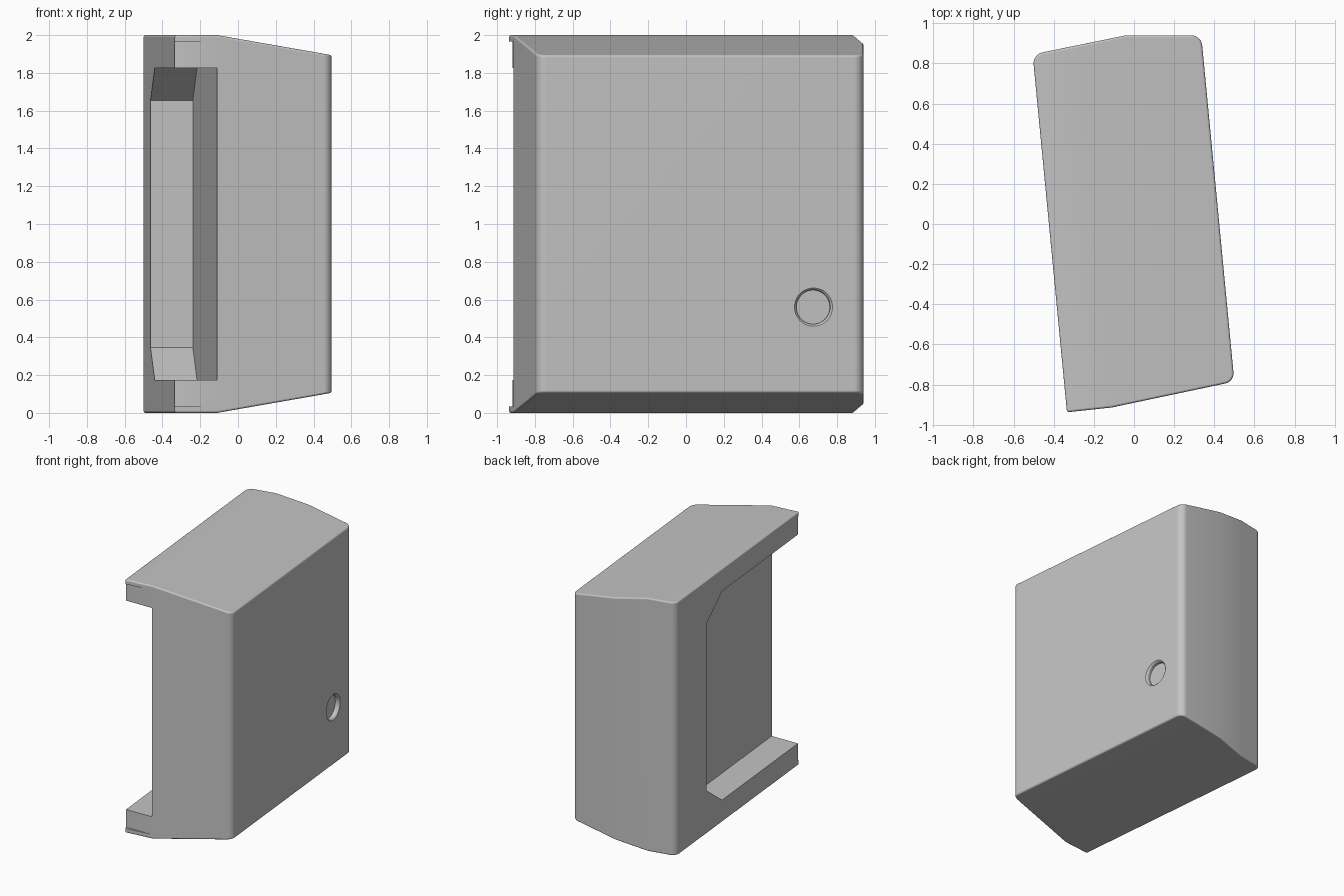
import bpy, bmesh, math
from mathutils import Vector, Matrix

cube = bpy.data.objects.get("Cube")
if cube:
    bpy.data.objects.remove(cube, do_unlink=True)

mat = bpy.data.materials.new("matte_grey")
mat.use_nodes = True
GREY = (0.55, 0.55, 0.55, 1)
mat.diffuse_color = GREY
mat.node_tree.nodes["Principled BSDF"].inputs["Base Color"].default_value = GREY

# Body axes: turned slightly about z, measured from the fold line
FOLD = Vector((-0.11, -0.914, 0))
ALONG = Vector((-0.096, 1, 0)).normalized()
ACROSS = Vector((ALONG.y, -ALONG.x, 0))
UP = Vector((0, 0, 1))


def make_object(name, bm):
    bmesh.ops.recalc_face_normals(bm, faces=bm.faces[:])
    mesh = bpy.data.meshes.new(name)
    bm.to_mesh(mesh)
    bm.free()
    mesh.materials.append(mat)
    obj = bpy.data.objects.new(name, mesh)
    bpy.context.collection.objects.link(obj)
    return obj


def prism(name, points, shift):
    """Extrude a closed polygon along a vector."""
    bm = bmesh.new()
    face = bm.faces.new([bm.verts.new(p) for p in points])
    new = bmesh.ops.extrude_face_region(bm, geom=[face])["geom"]
    bmesh.ops.translate(bm, vec=shift, verts=[v for v in new if isinstance(v, bmesh.types.BMVert)])
    return make_object(name, bm)


def cut(target, cutter):
    cutter.hide_render = True
    mod = target.modifiers.new("cut", 'BOOLEAN')
    mod.operation = 'DIFFERENCE'
    mod.solver = 'EXACT'
    mod.object = cutter
    bpy.context.view_layer.objects.active = target
    bpy.ops.object.modifier_apply(modifier=mod.name)
    bpy.data.objects.remove(cutter, do_unlink=True)


# Housing: outline with corner radii, top and bottom sloping beyond the fold
outline = [
    (-0.334, -0.938, 0.012), (FOLD.x, FOLD.y, 0), (0.5, -0.785, 0.045),
    (0.335, 0.94, 0.05), (-0.04, 0.94, 0), (-0.284, 0.89, 0), (-0.505, 0.845, 0.05),
]
bm = bmesh.new()
low, high = [], []
for x, y, r in outline:
    drop = 0.172 * max(0, (Vector((x, y, 0)) - FOLD).dot(ACROSS))
    low.append(bm.verts.new((x, y, drop)))
    high.append(bm.verts.new((x, y, 2 - drop)))
posts = []
for i in range(len(outline)):
    j = (i + 1) % len(outline)
    bm.faces.new((low[i], low[j], high[j], high[i]))
for ring in (low, high):
    bm.faces.new(ring[1:6])
    bm.faces.new((ring[0], ring[1], ring[5], ring[6]))
bmesh.ops.recalc_face_normals(bm, faces=bm.faces[:])
for i, (x, y, r) in enumerate(outline):
    if r:
        edge = bm.edges.get((low[i], high[i]))
        bmesh.ops.bevel(bm, geom=[edge], offset=r, offset_type='OFFSET',
                        segments=6, profile=0.5, affect='EDGES')
bm.normal_update()
rim = [e for e in bm.edges
       if sum(abs(f.normal.z) > 0.7 for f in e.link_faces) == 1]
bmesh.ops.bevel(bm, geom=rim, offset=0.02, offset_type='OFFSET',
                segments=4, profile=0.5, affect='EDGES', clamp_overlap=True)
housing = make_object("housing", bm)

# Front step that leaves a thin lip at the top and bottom
step = [(-0.11, -0.914, 0.035), (-0.5, -0.921, 0.035), (-0.5, -1.1, 0.035), (-0.11, -1.1, 0.035)]
cut(housing, prism("step_cutter", step, UP * 1.93))

# Side slot, open at the front, with chamfered rear corners
slot = [(-0.3, 0.175), (1.12, 0.175), (1.35, 0.345), (1.35, 1.655), (1.12, 1.825), (-0.3, 1.825)]
points = [FOLD + ALONG * a + UP * z for a, z in slot]
cut(housing, prism("slot_cutter", points, ACROSS * -0.6))

# Round recess with a softened rim on the right-hand wall
profile = [(0.03, 0.102), (0, 0.102), (-0.005, 0.095), (-0.014, 0.09), (-0.035, 0.09)]
bm = bmesh.new()
N = 48
rings = []
for depth, r in profile:
    rings.append([bm.verts.new((r * math.cos(t), r * math.sin(t), depth))
                  for t in (2 * math.pi * k / N for k in range(N))])
for a, b in zip(rings, rings[1:]):
    for k in range(N):
        bm.faces.new((a[k], a[(k + 1) % N], b[(k + 1) % N], b[k]))
bm.faces.new(rings[0])
bm.faces.new(rings[-1])
turn = ACROSS.to_track_quat('Z', 'Y').to_matrix().to_4x4()
bm.transform(Matrix.Translation((0.361, 0.675, 0.56)) @ turn)
cut(housing, make_object("recess_cutter", bm))

# Smooth rounded edges, crisp folds between the large flat faces
bpy.ops.object.select_all(action='DESELECT')
housing.select_set(True)
bpy.context.view_layer.objects.active = housing
bpy.ops.object.shade_smooth_by_angle(angle=math.radians(28))
bm = bmesh.new()
bm.from_mesh(housing.data)
for e in bm.edges:
    if len(e.link_faces) == 2 and all(f.calc_area() > 0.05 for f in e.link_faces):
        if e.calc_face_angle(0) > 0.05:
            e.smooth = False
bm.to_mesh(housing.data)
bm.free()
normals = housing.modifiers.new("flat_normals", 'WEIGHTED_NORMAL')
normals.keep_sharp = True
